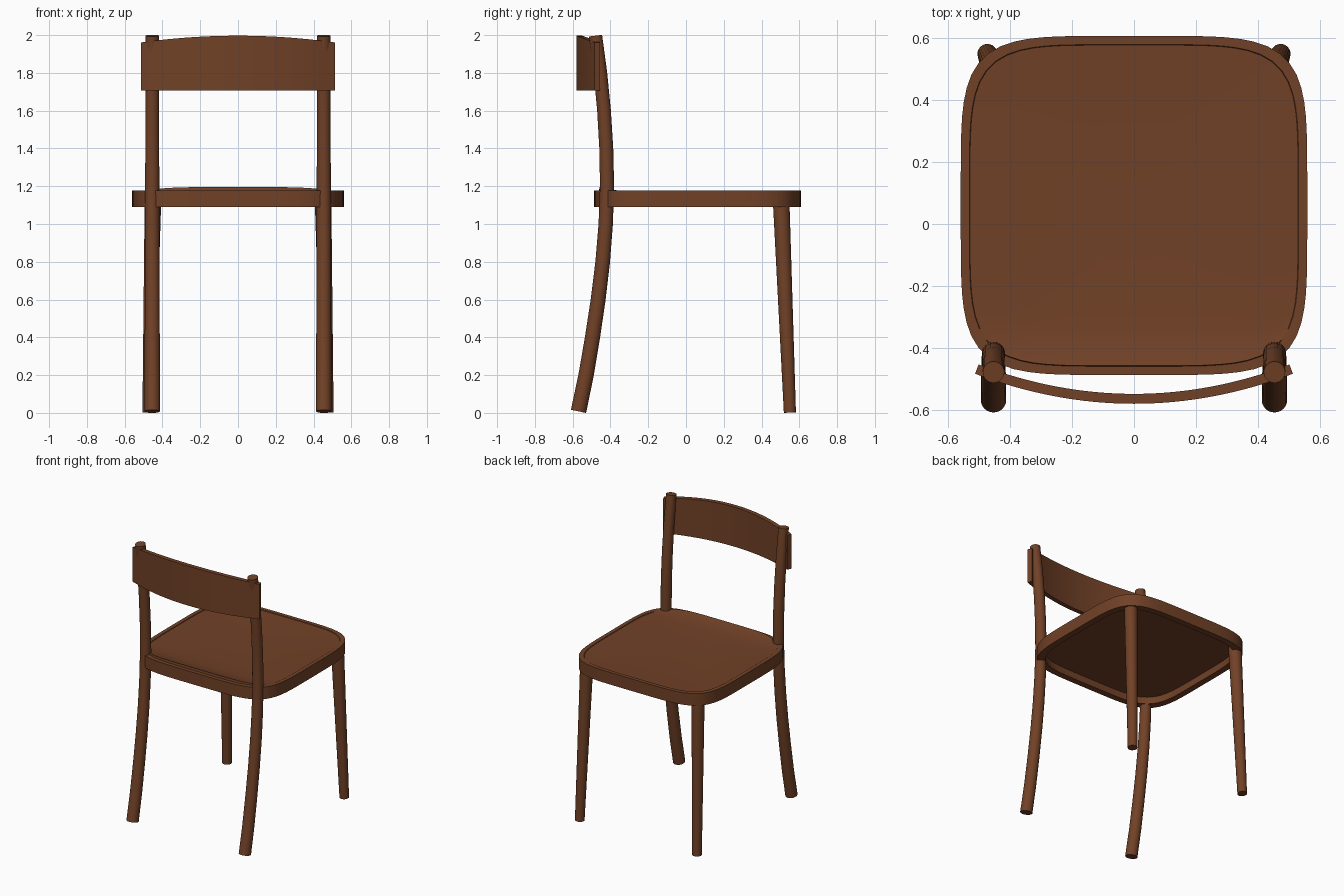
import bpy, bmesh, math
from mathutils import Vector

if "Cube" in bpy.data.objects:
    bpy.data.objects.remove(bpy.data.objects["Cube"])

wood = bpy.data.materials.new("brown_wood")
wood.diffuse_color = (0.165, 0.053, 0.02, 1)
wood.use_nodes = True
wood.node_tree.nodes["Principled BSDF"].inputs["Base Color"].default_value = wood.diffuse_color


def finish(name, bm):
    bmesh.ops.recalc_face_normals(bm, faces=bm.faces)
    me = bpy.data.meshes.new(name)
    bm.to_mesh(me)
    bm.free()
    ob = bpy.data.objects.new(name, me)
    bpy.context.collection.objects.link(ob)
    me.materials.append(wood)
    bpy.context.view_layer.objects.active = ob
    ob.select_set(True)
    bpy.ops.object.shade_smooth_by_angle(angle=math.radians(35))
    ob.select_set(False)
    return ob


def loft(name, rings):
    """Skin closed rings of points and cap both ends."""
    bm = bmesh.new()
    vs = [[bm.verts.new(p) for p in ring] for ring in rings]
    n = len(vs[0])
    for a, b in zip(vs, vs[1:]):
        for i in range(n):
            j = (i + 1) % n
            bm.faces.new((a[i], a[j], b[j], b[i]))
    bm.faces.new(vs[0])
    bm.faces.new(vs[-1])
    return finish(name, bm)


def tube(name, path, r0, r1, sides=24):
    """Round rod along a path, tapering from r0 to r1."""
    path = [Vector(p) for p in path]
    rings = []
    for k, p in enumerate(path):
        t = (path[min(k + 1, len(path) - 1)] - path[max(k - 1, 0)]).normalized()
        u = Vector((0, 1, 0)).cross(t).normalized()
        v = t.cross(u)
        r = r0 + (r1 - r0) * k / (len(path) - 1)
        rings.append([p + r * (math.cos(a) * u + math.sin(a) * v)
                      for a in (2 * math.pi * i / sides for i in range(sides))])
    return loft(name, rings)


# Legs: curved posts carry the backrest, straight tapered ones at the far side
post = [(0.008, -0.569), (0.2, -0.529), (0.4, -0.495), (0.6, -0.465), (0.8, -0.441),
        (1.0, -0.425), (1.2, -0.418), (1.4, -0.422), (1.6, -0.434), (1.8, -0.453), (1.997, -0.479)]
for side, s in (("left", -1), ("right", 1)):
    tube(side + "_back_post", [(s * 0.454, y, z) for z, y in post], 0.041, 0.035)
    tube(side + "_straight_leg", [(s * 0.474, 0.55, 0.002), (s * 0.45, 0.503, 1.14)], 0.032, 0.044)


# Seat: rounded frame with a dished panel on top and a hollow underside
def outline(inset, z, scale=1.0, n=96):
    pts = []
    for i in range(n):
        a = 2 * math.pi * (i + 0.5) / n
        c, s = math.cos(a), math.sin(a)
        k = (abs(c) ** 5 + abs(s) ** 5) ** -0.2 * scale
        x, y = (0.56 - inset) * k * c, 0.06 + (0.548 - inset) * k * s
        pts.append((x, y, z(x, y, scale) if callable(z) else z))
    return pts


def dish(x, y, scale):
    lift = max(0, (-0.30 - y) / 0.16)
    return 1.174 - 0.012 * (1 - scale ** 2) + 0.022 * lift ** 2


rings = [outline(0.045, 1.14), outline(0.045, 1.09), outline(0, 1.09),
         outline(0, 1.178), outline(0.028, 1.178)]
rings += [outline(0.03, dish, s) for s in (1, 0.95, 0.9, 0.85, 0.8, 0.7, 0.5, 0.25, 0.05)]
loft("seat", rings)

# Backrest: bowed board with an arched top edge
rings = []
for i in range(33):
    t = i / 16 - 1
    x = 0.508 * t
    y = -0.565 + 0.096 * t * t
    top = 1.997 - 0.036 * t * t
    nrm = Vector((-2 * 0.096 * t / 0.508, 1, 0)).normalized() * 0.016
    c = Vector((x, y, 0))
    rings.append([c - nrm + Vector((0, 0, 1.708)), c + nrm + Vector((0, 0, 1.708)),
                  c + nrm + Vector((0, 0, top)), c - nrm + Vector((0, 0, top))])
loft("backrest", rings)
